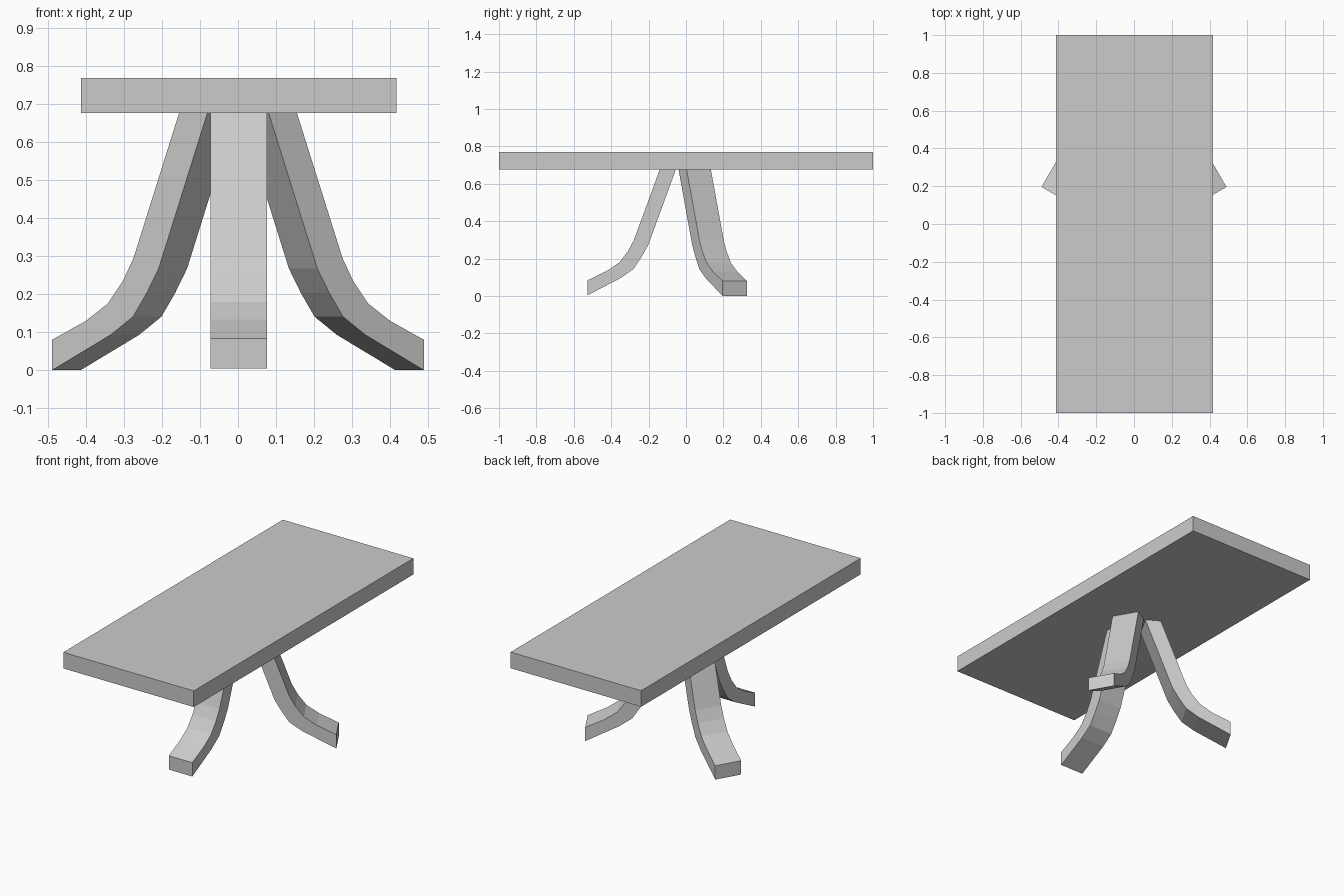
import bpy, bmesh
from math import radians
from mathutils import Matrix

if "Cube" in bpy.data.objects:
    bpy.data.objects.remove(bpy.data.objects["Cube"])

TOP_Z0, TOP_Z1 = 0.677, 0.77
LEG_W = 0.15

# Leg side profile: (distance from centre, height)
UPPER = [(0.136, TOP_Z0), (0.275, 0.294), (0.307, 0.235), (0.352, 0.176), (0.419, 0.13), (0.522, 0.08)]
LOWER = [(0.522, 0.0), (0.344, 0.093), (0.276, 0.141), (0.234, 0.204), (0.198, 0.268), (0.05, TOP_Z0)]


def finish(name, bm):
    bmesh.ops.recalc_face_normals(bm, faces=bm.faces)
    mesh = bpy.data.meshes.new(name)
    bm.to_mesh(mesh)
    bm.free()
    obj = bpy.data.objects.new(name, mesh)
    bpy.context.collection.objects.link(obj)
    return obj


def make_leg(name, angle, dx=0.0, dr=0.0, lift=0.0):
    """Extruded curved leg pointing outward at the given angle."""
    bm = bmesh.new()
    h = LEG_W / 2
    rails = []
    for r_up, r_low in zip(UPPER, reversed(LOWER)):
        ring = []
        for (r, z), y in ((r_up, -h), (r_up, h), (r_low, h), (r_low, -h)):
            ring.append(bm.verts.new((r + dr, y, min(z + lift, TOP_Z0))))
        rails.append(ring)
    for a, b in zip(rails, rails[1:]):
        for i in range(4):
            j = (i + 1) % 4
            bm.faces.new((a[i], a[j], b[j], b[i]))
    bm.faces.new(rails[0])
    bm.faces.new(rails[-1])
    bm.transform(Matrix.Translation((dx, 0, 0)) @ Matrix.Rotation(radians(angle), 4, 'Z'))
    return finish(name, bm)


# Table top
bm = bmesh.new()
bmesh.ops.create_cube(bm, size=1)
bm.transform(Matrix.Translation((0.002, 0, (TOP_Z0 + TOP_Z1) / 2))
             @ Matrix.Diagonal((0.832, 2.0, TOP_Z1 - TOP_Z0, 1)))
finish("table_top", bm)

# Three splayed legs
make_leg("right_leg", 30)
make_leg("left_leg", 150)
make_leg("front_leg", -90, dx=0.002, dr=0.004, lift=0.004)
